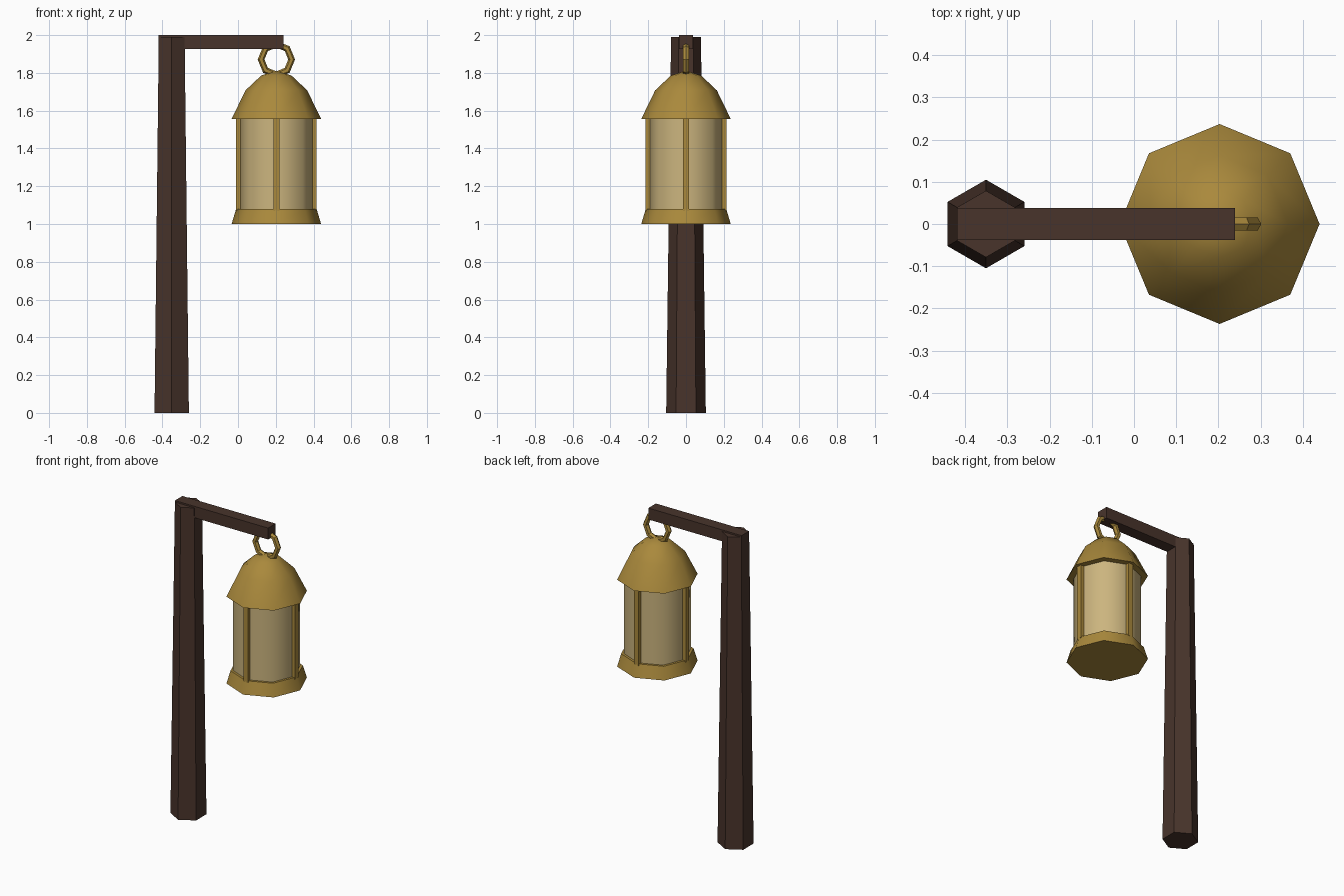
import bpy, bmesh, math

if "Cube" in bpy.data.objects:
    bpy.data.objects.remove(bpy.data.objects["Cube"])

LX = 0.203  # lantern axis


def material(name, col):
    m = bpy.data.materials.new(name)
    m.diffuse_color = (*col, 1)
    m.use_nodes = True
    m.node_tree.nodes["Principled BSDF"].inputs["Base Color"].default_value = m.diffuse_color
    return m


wood = material("dark_wood", (0.065, 0.034, 0.024))
brass = material("brass", (0.40, 0.25, 0.045))
glass = material("pale_glass", (0.60, 0.46, 0.21))


def finish(name, mat, smooth=0):
    ob = bpy.context.object
    ob.name = name
    ob.data.materials.append(mat)
    if smooth:
        bpy.ops.object.shade_smooth_by_angle(angle=math.radians(smooth))
    return ob


def box(name, mat, lo, hi):
    bpy.ops.mesh.primitive_cube_add(size=1, location=[(a + b) / 2 for a, b in zip(lo, hi)])
    bpy.context.object.scale = [b - a for a, b in zip(lo, hi)]
    bpy.ops.object.transform_apply(location=False, rotation=False, scale=True)
    return finish(name, mat)


def lathe(name, mat, profile, x, sides, phase=0, smooth=0):
    """Closed solid stacked from (radius, z) rings; a zero radius makes a tip."""
    bm = bmesh.new()
    rings = []
    for r, z in profile:
        n = sides if r else 1
        rings.append([bm.verts.new((r * math.cos(phase + math.tau * i / sides),
                                    r * math.sin(phase + math.tau * i / sides), z))
                      for i in range(n)])
    for a, b in zip(rings, rings[1:]):
        for i in range(sides):
            j = (i + 1) % sides
            bm.faces.new((a[i], a[j], b[0]) if len(b) == 1 else (a[i], a[j], b[j], b[i]))
    bm.faces.new(rings[0][::-1])
    if len(rings[-1]) > 1:
        bm.faces.new(rings[-1])
    me = bpy.data.meshes.new(name)
    bm.to_mesh(me)
    bm.free()
    ob = bpy.data.objects.new(name, me)
    ob.location.x = x
    bpy.context.collection.objects.link(ob)
    bpy.ops.object.select_all(action='DESELECT')
    bpy.context.view_layer.objects.active = ob
    ob.select_set(True)
    return finish(name, mat, smooth)


# Tapered hexagonal post and its arm
lathe("post", wood, [(0.105, 0), (0.079, 1.99)], -0.351, 6, math.pi / 2)
box("arm", wood, (-0.42, -0.038, 1.927), (0.24, 0.038, 2.0))

# Hanging ring
bpy.ops.mesh.primitive_torus_add(major_segments=8, minor_segments=6, major_radius=0.081,
                                 minor_radius=0.018, location=(LX, 0, 1.871),
                                 rotation=(math.pi / 2, 0, 0))
finish("hanging_ring", brass)

# Lantern body: base, glass and domed roof
lathe("lantern_base", brass, [(0.237, 1.0), (0.213, 1.08)], LX, 8, smooth=50)
lathe("lantern_glass", glass, [(0.197, 1.07), (0.197, 1.56)], LX, 8, smooth=50)
lathe("lantern_roof", brass, [(0.237, 1.556), (0.163, 1.708), (0.08, 1.786), (0, 1.812)],
      LX, 8, smooth=50)

# Four upright bars
for i in range(4):
    bar = box(f"lantern_bar_{i + 1}", brass, (-0.0125, -0.016, 1.07), (0.0125, 0.016, 1.56))
    a = i * math.pi / 2
    bar.location = (LX + 0.201 * math.cos(a), 0.201 * math.sin(a), 1.315)
    bar.rotation_euler.z = a
